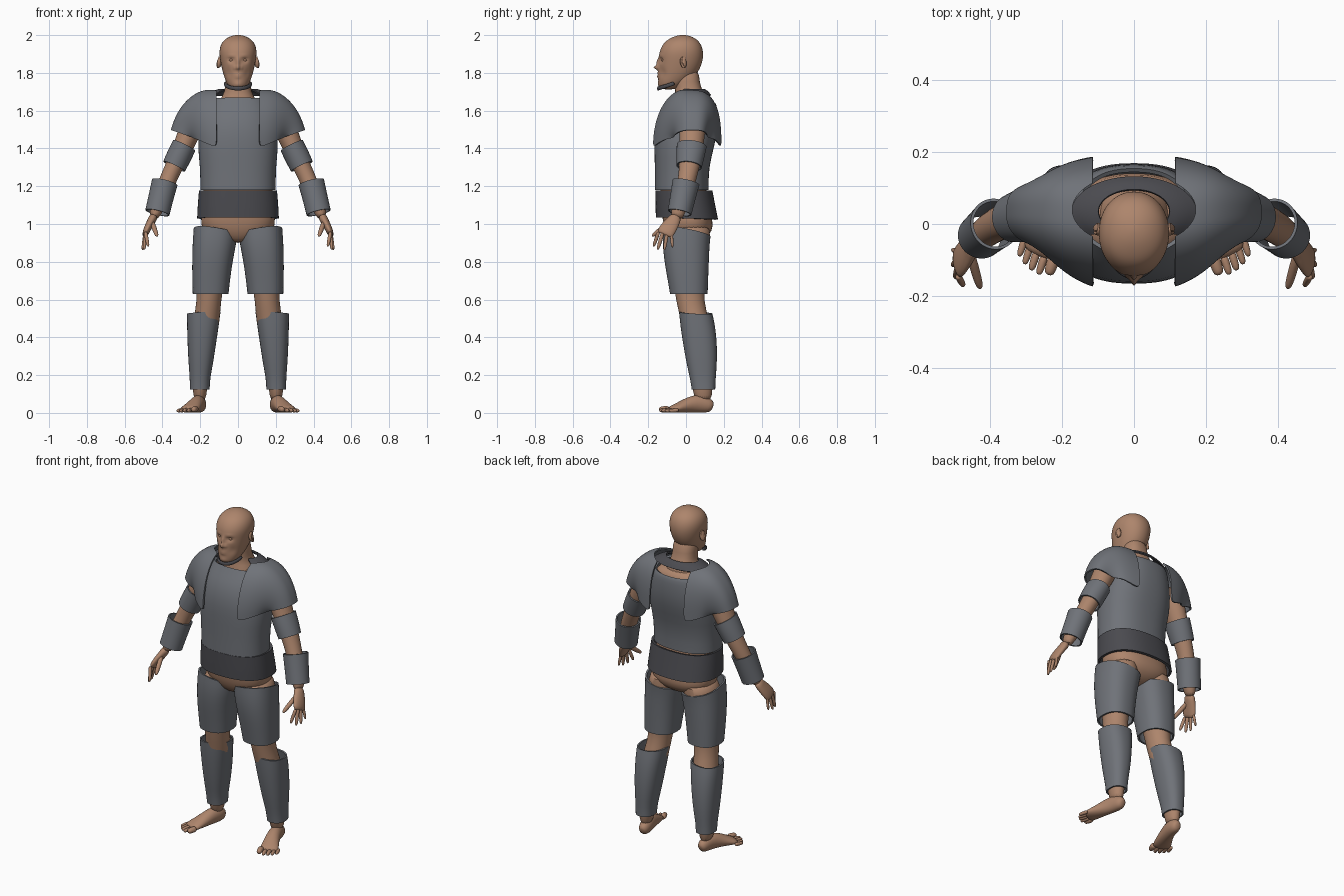
import bpy, bmesh, math
from mathutils import Vector as V


def material(name, col):
    m = bpy.data.materials.new(name)
    m.diffuse_color = (*col, 1)
    return m


SKIN = material("skin", (0.42, 0.235, 0.15))
PLATE = material("plate", (0.16, 0.17, 0.19))
DARK = material("dark", (0.07, 0.07, 0.08))


def skin(name, rings, mat, closed=True, cap=False, thick=0, mirror=False, cutter=None, sub=1):
    """Bridge rings of points into a smooth surface, solid or with thickness."""
    bm = bmesh.new()
    vs = [[bm.verts.new(p) for p in r] for r in rings]
    n = len(vs[0])
    for a, b in zip(vs, vs[1:]):
        for j in range(n if closed else n - 1):
            k = (j + 1) % n
            bm.faces.new((a[j], a[k], b[k], b[j]))
    if cap:
        bm.faces.new(vs[0][::-1])
        bm.faces.new(vs[-1])
    me = bpy.data.meshes.new(name)
    bm.to_mesh(me)
    bm.free()
    ob = bpy.data.objects.new(name, me)
    bpy.context.collection.objects.link(ob)
    me.materials.append(mat)
    ob.modifiers.new("smooth", 'SUBSURF').levels = sub
    if thick:
        s = ob.modifiers.new("thickness", 'SOLIDIFY')
        s.thickness, s.offset = thick, -1
    if cutter:
        b = ob.modifiers.new("cut", 'BOOLEAN')
        b.operation, b.object, b.solver = 'DIFFERENCE', cutter, 'EXACT'
    if mirror:
        ob.modifiers.new("mirror", 'MIRROR').use_mirror_merge = False
    bpy.ops.object.select_all(action='DESELECT')
    bpy.context.view_layer.objects.active = ob
    ob.select_set(True)
    bpy.ops.object.convert(target='MESH')
    bpy.ops.object.shade_smooth_by_angle(angle=math.radians(45))
    return ob


def sp(v, e):
    return math.copysign(abs(v) ** e, v)


def loft(name, rows, mat, e=0.85, n=32, **kw):
    """Horizontal rings: z, x0, x1, y0, y1, optional slopes in x and y."""
    rings = []
    for r in rows:
        z, x0, x1, y0, y1 = r[:5]
        sx, sy = r[5:] if len(r) > 5 else (0, 0)
        ring = []
        for i in range(n):
            t = math.tau * i / n
            dx, dy = (x1 - x0) / 2 * sp(math.cos(t), e), (y1 - y0) / 2 * sp(math.sin(t), e)
            ring.append(((x0 + x1) / 2 + dx, (y0 + y1) / 2 + dy, z + sx * dx + sy * dy))
        rings.append(ring)
    return skin(name, rings, mat, **kw)


def tube(name, pts, mat, ref=(0, 1, 0), n=16, **kw):
    """Elliptical rings along a path: x, y, z, radius across, radius along ref."""
    ps = [V(p[:3]) for p in pts]
    rings = []
    for i, p in enumerate(pts):
        t = (ps[min(i + 1, len(ps) - 1)] - ps[max(i - 1, 0)]).normalized()
        b = V(ref)
        b = (b - t * b.dot(t)).normalized()
        a = b.cross(t)
        rings.append([ps[i] + a * p[3] * math.cos(math.tau * j / n) + b * p[4] * math.sin(math.tau * j / n)
                      for j in range(n)])
    return skin(name, rings, mat, **kw)


def digit(name, a, b, r, ref):
    """Rounded finger or toe from a to b."""
    a, b = V(a), V(b)
    k = [(0, .7), (.1, 1), (.5, .97), (.85, .85), (.96, .55), (1, .2)]
    return tube(name, [(*a.lerp(b, t), r * s, r * s) for t, s in k], SKIN, ref, n=10, cap=True, mirror=True)


# Head, with the face pushed in and out of the front
head = loft("head", [(1.712, -.03, .03, -.125, -.06), (1.725, -.048, .048, -.143, -.03), (1.75, -.063, .063, -.147, .01),
                     (1.79, -.077, .077, -.148, .055), (1.83, -.087, .087, -.146, .078), (1.87, -.095, .095, -.144, .09),
                     (1.91, -.1, .1, -.142, .092), (1.945, -.094, .094, -.127, .083), (1.972, -.077, .077, -.105, .065),
                     (1.99, -.05, .05, -.07, .036), (1.998, -.026, .026, -.045, .012), (2.001, -.006, .006, -.023, -.011)],
            SKIN, e=0.95, cap=True, sub=2)
BUMPS = [(0, 1.828, .012, .011, -.024), (0, 1.856, .009, .022, -.012), (.019, 1.826, .008, .008, -.008),
         (.036, 1.868, .017, .011, .013), (.034, 1.889, .022, .007, -.004), (0, 1.795, .022, .006, -.008),
         (0, 1.779, .018, .005, -.007), (0, 1.787, .024, .003, .004), (0, 1.738, .022, .014, -.005),
         (.05, 1.80, .018, .025, .007)]
for v in head.data.vertices:
    x, y, z = v.co
    if y < -.03:
        v.co.y += sum(d * math.exp(-((abs(x) - bx) / sx) ** 2 - ((z - bz) / sz) ** 2) for bx, bz, sx, sz, d in BUMPS)
tube("eyes", [(.035, -.112, 1.867, .003, .003), (.035, -.118, 1.867, .013, .009), (.035, -.127, 1.867, .012, .007),
              (.035, -.131, 1.867, .003, .002)], SKIN, (0, 0, 1), cap=True, mirror=True)
tube("ears", [(.088, -.025, 1.85, .012, .024), (.1, -.015, 1.855, .018, .032), (.107, -.01, 1.857, .019, .033),
              (.108, -.013, 1.856, .012, .024), (.102, -.016, 1.854, .006, .014)], SKIN, (0, 0, 1), cap=True, mirror=True)

# Neck, torso and pelvis
loft("neck", [(1.6, -.12, .12, -.08, .12), (1.66, -.095, .095, -.065, .112), (1.7, -.07, .07, -.055, .09),
              (1.75, -.066, .066, -.06, .07), (1.83, -.066, .066, -.07, .07)], SKIN, cap=True)
loft("torso", [(.90, -.03, .03, -.06, .05), (.92, -.1, .1, -.085, .10), (.96, -.19, .19, -.11, .14),
               (1.02, -.2, .2, -.125, .145), (1.1, -.185, .185, -.13, .115), (1.2, -.182, .182, -.14, .10),
               (1.4, -.195, .195, -.145, .13), (1.55, -.18, .18, -.125, .145), (1.63, -.16, .16, -.085, .14),
               (1.665, -.11, .11, -.06, .12)], SKIN, cap=True)

# Legs and feet
loft("legs", [(.06, .17, .232, .05, .135), (.12, .165, .24, .035, .14), (.25, .145, .25, .01, .15),
              (.38, .115, .255, -.01, .15), (.5, .095, .235, -.03, .12), (.59, .09, .218, -.052, .095),
              (.68, .075, .222, -.065, .10), (.82, .04, .225, -.1, .11), (.95, .015, .215, -.105, .135),
              (1.0, .03, .19, -.08, .12)], SKIN, e=1, n=24, cap=True, mirror=True)
tube("feet", [(.197, .143, .03, .012, .015), (.198, .134, .034, .028, .033), (.2, .1, .046, .036, .046),
              (.212, .05, .05, .037, .05), (.232, -.01, .036, .044, .036), (.255, -.06, .022, .053, .022),
              (.268, -.09, .016, .05, .014)], SKIN, (0, 0, 1), cap=True, mirror=True)
for i, (x, y, r) in enumerate([(.238, -.142, .018), (.266, -.141, .012), (.287, -.129, .012), (.305, -.112, .011), (.32, -.09, .011)]):
    digit("toe_%d" % i, (x - .016, y + .05, r + .003), (x, y, r), r, (0, 0, 1))

# Arms and hands
tube("arms", [(.445, -.052, 1.03, .025, .034), (.435, -.04, 1.07, .033, .037), (.41, -.02, 1.13, .046, .046),
              (.378, .002, 1.22, .045, .047), (.34, .018, 1.3, .048, .055), (.285, .03, 1.42, .054, .065),
              (.245, .035, 1.52, .065, .072), (.2, .035, 1.6, .06, .07)], SKIN, cap=True, mirror=True)
tube("palms", [(.493, -.115, .94, .012, .042), (.488, -.108, .955, .018, .046), (.473, -.085, .99, .021, .045),
               (.456, -.063, 1.02, .022, .035), (.444, -.052, 1.045, .025, .032)], SKIN, cap=True, mirror=True)
for i, (y0, x, y1, z, r) in enumerate([(-.145, .475, -.172, .88, .0105), (-.122, .497, -.15, .864, .011),
                                       (-.099, .505, -.115, .862, .0105), (-.078, .505, -.072, .876, .009)]):
    digit("finger_%d" % i, (.49, y0, .958), (x, y1, z), r, (1, 0, 0))
digit("thumb", (.455, -.085, 1.01), (.428, -.18, .935), .014, (1, 0, 0))

# Breastplate and belt
loft("breastplate", [(1.18, -.2, .2, -.165, .12), (1.3, -.2, .2, -.165, .12), (1.41, -.215, .215, -.168, .15),
                     (1.5, -.205, .205, -.164, .168), (1.58, -.188, .188, -.14, .168), (1.63, -.172, .172, -.108, .163),
                     (1.655, -.155, .155, -.085, .155, 0, -.12)], PLATE, n=40, thick=.012)
loft("belt", [(1.03, -.217, .217, -.16, .17, 0, -.03), (1.1, -.214, .214, -.162, .155), (1.178, -.207, .207, -.163, .14)],
     DARK, n=40, thick=.014)

# Shoulder mantles, cut out around the neck
bpy.ops.mesh.primitive_cylinder_add(vertices=48, radius=1, depth=1, location=(0, .04, 1.8))
hole = bpy.context.object
hole.name, hole.scale, hole.hide_render = "neck_hole_cutter", (.172, .1, .3), True
arcs = []
for xb, zb, xt, zt, yf, yb in [(.115, 1.405, .115, 1.715, -.175, .188), (.165, 1.425, .18, 1.712, -.155, .178),
                               (.21, 1.445, .24, 1.685, -.12, .16), (.228, 1.452, .295, 1.632, -.09, .138),
                               (.242, 1.456, .335, 1.565, -.07, .122), (.252, 1.462, .356, 1.498, -.062, .112)]:
    arc = []
    for j in range(25):
        t = math.pi * j / 24
        c, s = math.cos(t), math.sin(t)
        e = .7 if c > 0 else .95
        s, y = s ** e, (yb * c ** e if c > 0 else yf * .9 * abs(c) ** e + yf * .1 * abs(c))
        mid = (1 - abs(c)) * (yf + yb) / 2
        arc.append((xb + (xt - xb) * s, y + mid, zb + (zt - zb) * s))
    arcs.append(arc)
skin("shoulder_mantles", arcs, PLATE, closed=False, thick=.009, cutter=hole, mirror=True, sub=2)
bpy.data.objects.remove(hole)

# Collar behind the neck and chin guard
collar = []
for rx, ry, z in [(.174, .098, 1.682), (.135, .082, 1.706), (.1, .062, 1.715)]:
    collar.append([(rx * math.cos(t), .035 + ry * math.sin(t), z)
                   for t in (math.radians(-45 + 270 * j / 32) for j in range(33))])
skin("neck_collar", collar, DARK, closed=False, thick=.008)
tube("chin_guard", [(-.07 * math.cos(t), -.06 - .088 * math.sin(t), 1.745 - .028 * math.sin(t), .007, .011)
                    for t in (math.pi * i / 14 for i in range(15))], DARK, (0, 0, 1), n=10, cap=True)

# Arm and leg guards
tube("upper_arm_guards", [(.338, .016, 1.305, .064, .068), (.312, .023, 1.36, .067, .075), (.285, .03, 1.415, .066, .08)],
     PLATE, n=24, thick=.008, mirror=True)
tube("forearm_guards", [(.427, -.034, 1.06, .066, .064), (.408, -.017, 1.14, .067, .068), (.388, 0, 1.22, .07, .073)],
     PLATE, n=24, thick=.008, mirror=True)
loft("thigh_guards", [(.63, .05, .24, -.085, .115), (.72, .04, .243, -.1, .118), (.82, .025, .243, -.118, .122),
                      (.9, .01, .24, -.125, .125, .08, -.1), (.957, .005, .235, -.12, .13, .16, -.2)],
     PLATE, thick=.01, mirror=True)
loft("shin_guards", [(.125, .15, .255, .03, .155), (.18, .148, .255, .022, .157), (.26, .132, .262, .003, .164),
                     (.36, .117, .267, -.015, .165), (.46, .102, .27, -.03, .155), (.53, .092, .27, -.037, .14, -.06, -.05)],
     PLATE, thick=.009, mirror=True)
